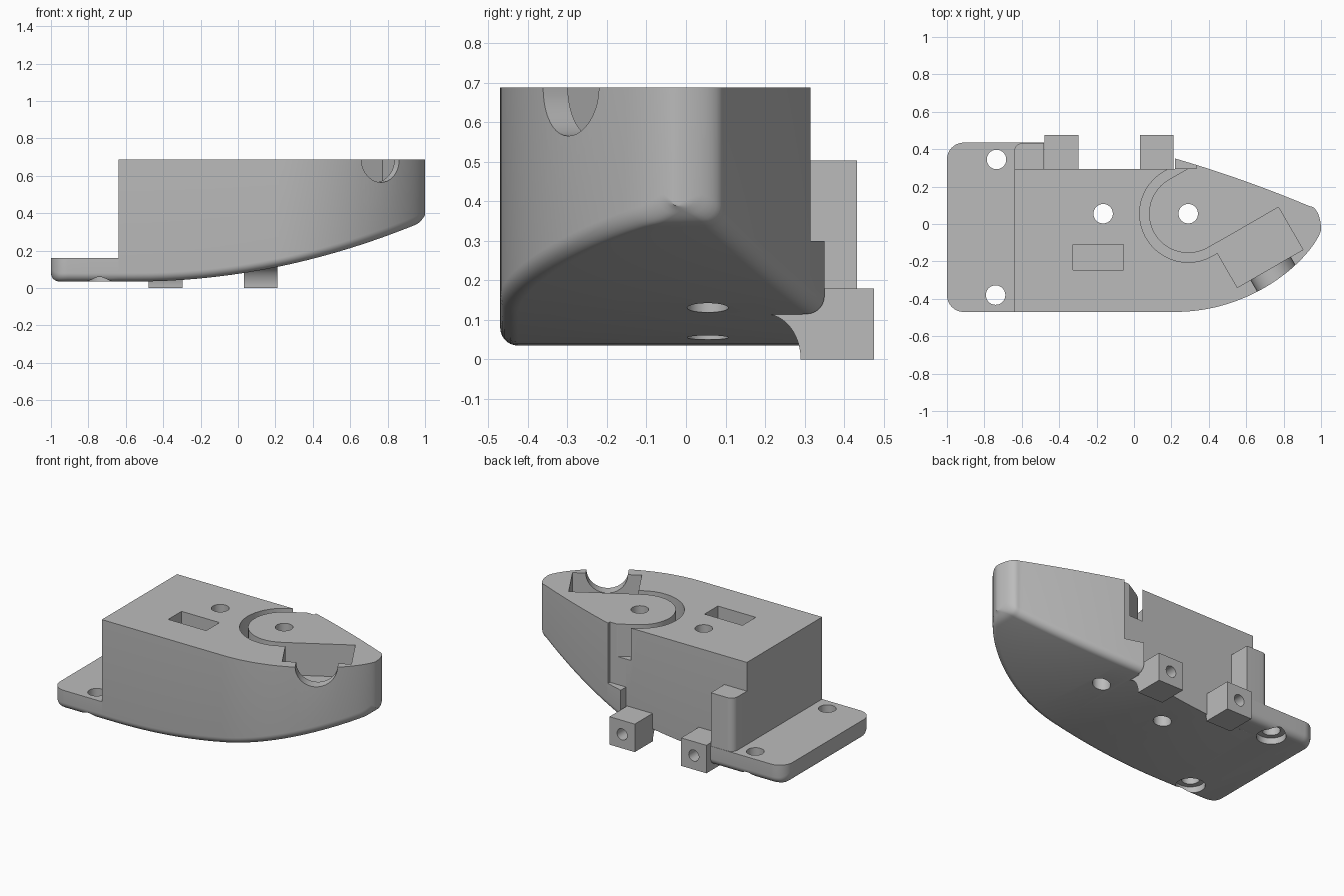
import bpy
import bmesh
from math import sin, cos, pi, sqrt, radians
from mathutils import Matrix, Vector

if "Cube" in bpy.data.objects:
    bpy.data.objects.remove(bpy.data.objects["Cube"])

grey = bpy.data.materials.new("plain grey")
grey.use_nodes = True
grey.diffuse_color = (0.5, 0.5, 0.5, 1)
grey.node_tree.nodes["Principled BSDF"].inputs["Base Color"].default_value = (0.5, 0.5, 0.5, 1)

FILLET = 0.045
TOP = 0.688
FLOOR = 0.48


def finish(name, bm):
    bmesh.ops.recalc_face_normals(bm, faces=bm.faces)
    mesh = bpy.data.meshes.new(name)
    bm.to_mesh(mesh)
    bm.free()
    mesh.materials.append(grey)
    ob = bpy.data.objects.new(name, mesh)
    bpy.context.collection.objects.link(ob)
    return ob


def prism(name, points, low, high, matrix=Matrix()):
    """Extrude a 2D outline along local z, then place it."""
    bm = bmesh.new()
    face = bm.faces.new([bm.verts.new((x, y, low)) for x, y in points])
    new = bmesh.ops.extrude_face_region(bm, geom=[face])["geom"]
    bmesh.ops.translate(bm, vec=(0, 0, high - low),
                        verts=[v for v in new if isinstance(v, bmesh.types.BMVert)])
    bmesh.ops.transform(bm, matrix=matrix, verts=bm.verts)
    return finish(name, bm)


def rect(x0, x1, y0, y1):
    return [(x0, y0), (x1, y0), (x1, y1), (x0, y1)]


def arc(cx, cy, r, start, end, n=24):
    angles = [radians(start + (end - start) * i / n) for i in range(n + 1)]
    return [(cx + r * cos(a), cy + r * sin(a)) for a in angles]


def circle(cx, cy, r):
    return arc(cx, cy, r, 0, 360, 40)[:-1]


def cut(target, cutters):
    bpy.context.view_layer.objects.active = target
    for cutter in cutters:
        cutter.hide_render = True
        mod = target.modifiers.new("cut", 'BOOLEAN')
        mod.operation = 'DIFFERENCE'
        mod.solver = 'EXACT'
        mod.object = cutter
        bpy.ops.object.modifier_apply(modifier=mod.name)
    for cutter in cutters:
        bpy.data.objects.remove(cutter)


# Underside: flat at the flange, sweeping up to the nose
def underside(x):
    z = 0.035 + 0.135 * max(0, x + 0.55) ** 2
    t = min(1, max(0, (-1 + FILLET - x) / FILLET))
    return z + FILLET * (1 - sqrt(1 - t * t)) + 0.03 * max(0, (x - 0.95) / 0.05) ** 2


def body_front(x):
    t = max(0, (x - 0.22) / 0.78)
    return -0.03 - 0.44 * (1 - t * t) ** 0.74


def body_back(x):
    if x < 0.22:
        return 0.295
    if x > 0.94:
        return -0.03 + 0.125 * sqrt(1 - ((x - 0.94) / 0.06) ** 2)
    return 0.35 - 0.29 * (x - 0.22) - 0.09 * (x - 0.22) ** 2


def corner(x):
    d = min(1, max(0, (-0.91 - x) / 0.09))
    return 0.09 * (1 - sqrt(1 - d * d))


def loft(name, stations, front, back, top, back_fillet):
    """Join cross-sections with rounded bottom edges along x."""
    bm = bmesh.new()
    rings = []
    for x in stations:
        yf, yb, z = front(x), back(x), underside(x)
        rf = min(FILLET, (yb - yf) * 0.45)
        rb = min(back_fillet(x), rf)
        pts = [(yf, top)] + arc(yf + rf, z + rf, rf, 180, 270, 7)
        pts += arc(yb - rb, z + rb, rb, 270, 360, 7) + [(yb, top)]
        rings.append([bm.verts.new((x, y, h)) for y, h in pts])
    for a, b in zip(rings, rings[1:]):
        for i in range(len(a)):
            j = (i + 1) % len(a)
            bm.faces.new((a[i], a[j], b[j], b[i]))
    bm.faces.new(rings[0])
    bm.faces.new(rings[-1])
    return finish(name, bm)


# Main body with a rounded nose
stations = [-0.64 + 0.0859 * i for i in range(11)] + [0.2195]
stations += [0.22 + 0.7796 * sin(pi / 2 * i / 40) for i in range(41)]
body = loft("body", sorted(stations), body_front, body_back, TOP,
            lambda x: FILLET if x >= 0.22 else 0.001)

# Cutters for the turned channel, cradle and pockets
turn = Matrix.Translation((0.29, 0.055, 0)) @ Matrix.Rotation(radians(30), 4, 'Z')
channel = [(0.06, -0.26)] + arc(0, 0, 0.26, 270, 90) + [(0.5, 0.26), (0.5, 0.21)]
channel += arc(0, 0, 0.21, 90, 270) + [(0.06, -0.21)]
barrel_place = turn @ Matrix.Translation((0.235, -0.3, TOP)) @ Matrix.Rotation(pi / 2, 4, 'X')
cut(body, [
    prism("channel_cutter", channel, FLOOR, 1, turn),
    prism("cradle_cutter", rect(0.03, 0.435, -0.473, -0.211), FLOOR, 0.99, turn),
    prism("barrel_cutter", circle(0, 0, 0.123), 0, 0.5, barrel_place),
    prism("step_cutter", rect(0.1, 0.335, 0.2955, 0.5), 0.3, 0.98),
    prism("pocket_cutter", rect(-0.325, -0.055, -0.245, -0.11), 0.5, 0.97),
    prism("rear_pin_cutter", circle(-0.165, 0.055, 0.052), -0.5, 1),
    prism("pivot_cutter", circle(0.29, 0.055, 0.052), -0.5, 1),
])

# Mounting flange, running on under the post
flange_x = [-1 + 0.09 * (1 - cos(pi / 2 * i / 14)) for i in range(15)]
flange_x += [-0.8, -0.639, -0.638, -0.48]
flange = loft("mounting_flange", flange_x,
              lambda x: -0.47 + corner(x) if x < -0.6385 else 0.2,
              lambda x: 0.435 - corner(x), 0.16, lambda x: FILLET)
for hx, hy in ((-0.735, 0.345), (-0.74, -0.38)):
    cut(flange, [prism("screw_cutter", circle(hx, hy, 0.052), -0.5, 1),
                 prism("counterbore_cutter", circle(hx, hy, 0.085), -0.4, 0.075)])

# Rear post with one rounded corner
post_outline = [(-0.64, 0.28), (-0.48, 0.28), (-0.48, 0.433)] + arc(-0.595, 0.388, 0.045, 90, 180, 10)
post = prism("rear_post", post_outline, 0.1, 0.503)

# Drilled hinge lugs with a curved gusset below the body
lug_outline = [(0.475, 0), (0.475, 0.18), (0.2, 0.18)]
lug_outline += [(0.2 + 0.09 * sin(pi * i / 24), 0.115 * cos(pi * i / 24)) for i in range(13)]
yz_to_xyz = Matrix(((0, 0, 1, 0), (1, 0, 0, 0), (0, 1, 0, 0), (0, 0, 0, 1)))
lugs = []
for name, x0 in (("right_lug", -0.478), ("left_lug", 0.032)):
    lug = prism(name, lug_outline, x0, x0 + 0.18, yz_to_xyz)
    place = Matrix.Translation((x0 + 0.09, 0.6, 0.09)) @ Matrix.Rotation(pi / 2, 4, 'X')
    cut(lug, [prism("lug_cutter", circle(0, 0, 0.036), 0, 0.3, place)])
    lugs.append(lug)

# Smooth shading with crisp edges
bpy.ops.object.select_all(action='DESELECT')
for ob in [body, flange, post] + lugs:
    ob.select_set(True)
bpy.context.view_layer.objects.active = body
bpy.ops.object.shade_smooth_by_angle(angle=radians(30))
